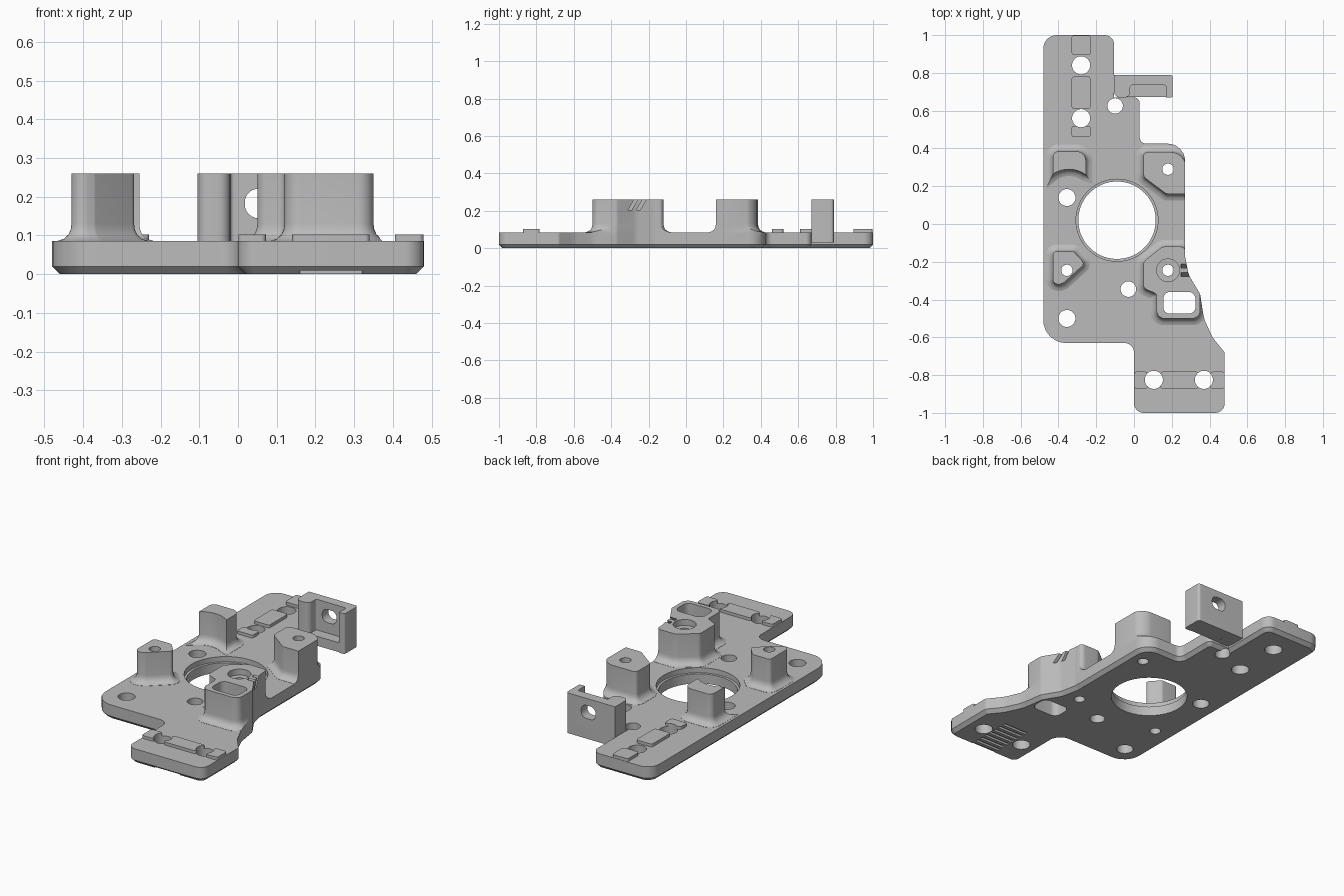
import bpy, bmesh, math
from mathutils import Vector

cube = bpy.data.objects.get("Cube")
if cube:
    bpy.data.objects.remove(cube, do_unlink=True)

grey = bpy.data.materials.new("machined_grey")
grey.use_nodes = True
COLOUR = (0.5, 0.5, 0.5, 1)
grey.diffuse_color = COLOUR
grey.node_tree.nodes["Principled BSDF"].inputs["Base Color"].default_value = COLOUR


def rounded(corners, steps=6):
    """Turn (x, y, radius) corners into a filleted outline."""
    out = []
    for i, (x, y, r) in enumerate(corners):
        p = Vector((x, y))
        if r == 0:
            out.append(p)
            continue
        a = (Vector(corners[i - 1][:2]) - p).normalized()
        b = (Vector(corners[(i + 1) % len(corners)][:2]) - p).normalized()
        half = a.angle(b) / 2
        centre = p + (a + b).normalized() * r / math.sin(half)
        start = p + a * r / math.tan(half) - centre
        end = p + b * r / math.tan(half) - centre
        for k in range(steps + 1):
            t = k / steps
            out.append(centre + start.lerp(end, t).normalized() * r)
    return out


def circle(x, y, r, n=40):
    return [Vector((x + r * math.cos(math.tau * k / n), y + r * math.sin(math.tau * k / n)))
            for k in range(n)]


def offset(outline, d):
    """Grow a closed outline by d with mitred corners."""
    area = sum(outline[i - 1].cross(p) for i, p in enumerate(outline))
    sign = 1 if area > 0 else -1
    out = []
    for i, p in enumerate(outline):
        u = (p - outline[i - 1]).normalized()
        v = (outline[(i + 1) % len(outline)] - p).normalized()
        n = Vector((u.y + v.y, -u.x - v.x)) * sign
        out.append(p + n * d / max(n.length_squared / 2, 0.3))
    return out


def loft(bm, outline, sections):
    """Stack grown copies of an outline, given as (growth, z), into a solid."""
    rings = [[bm.verts.new((*p, z)) for p in offset(outline, g)] for g, z in sections]
    for low, high in zip(rings, rings[1:]):
        for i in range(len(low)):
            bm.faces.new((low[i - 1], low[i], high[i], high[i - 1]))
    bm.faces.new(rings[0][::-1])
    bm.faces.new(rings[-1])


def make(name, solids):
    bm = bmesh.new()
    for outline, sections in solids:
        loft(bm, outline, sections)
    bmesh.ops.recalc_face_normals(bm, faces=bm.faces)
    mesh = bpy.data.meshes.new(name)
    bm.to_mesh(mesh)
    bm.free()
    mesh.materials.append(grey)
    ob = bpy.data.objects.new(name, mesh)
    bpy.context.collection.objects.link(ob)
    return ob


def boolean(ob, tool, operation):
    mod = ob.modifiers.new(operation.lower(), "BOOLEAN")
    mod.object, mod.operation, mod.solver = tool, operation, "EXACT"
    bpy.context.view_layer.objects.active = ob
    bpy.ops.object.modifier_apply(modifier=mod.name)


def box(x0, x1, y0, y1, r=0):
    return rounded([(x0, y0, r), (x1, y0, r), (x1, y1, r), (x0, y1, r)])


TOP, TALL, RAIL = 0.085, 0.26, 0.102
THROUGH = [(0, -0.1), (0, 0.5)]

# Base plate outline, with a scalloped left edge
plate_outline = rounded([
    (-0.48, 1, 0.07), (-0.48, -0.63, 0.12), (0, -0.63, 0.05), (0, -1, 0.05),
    (0.48, -1, 0.05), (0.48, -0.68, 0.02), (0.415, -0.6, 0.2), (0.37, -0.5, 0.2),
    (0.35, -0.37, 0.04), (0.29, -0.27, 0.1), (0.27, -0.17, 0.1), (0.27, 0.425, 0.09),
    (0.03, 0.425, 0.035), (0.03, 0.67, 0.03), (-0.105, 0.67, 0), (-0.105, 1, 0.05)])
plate = make("base_plate", [(plate_outline, [(-0.02, 0), (0, 0.02), (0, TOP)])])

# Tall posts with flared feet; the first has a scooped front
scoop = [(-0.345 + 0.15 * math.cos(a), 0.14 + 0.15 * math.sin(a), 0)
         for a in [math.radians(120 - 8 * k) for k in range(9)]]
post_shapes = {
    "back_right_post": rounded([
        (-0.43, 0.385, 0.03), (-0.43, 0.262, 0), *scoop,
        (-0.255, 0.262, 0), (-0.255, 0.385, 0.05)]),
    "back_left_post": rounded([
        (0.05, 0.38, 0.02), (0.05, 0.25, 0.03), (0.17, 0.16, 0.03),
        (0.275, 0.16, 0), (0.275, 0.38, 0.08)]),
    "front_right_post": rounded([
        (-0.43, -0.145, 0.02), (-0.43, -0.335, 0.03), (-0.37, -0.31, 0.02),
        (-0.26, -0.21, 0.02), (-0.32, -0.145, 0.02)]),
    "front_left_post": rounded([
        (0.05, -0.2, 0.03), (0.05, -0.34, 0.03), (0.12, -0.37, 0.02), (0.12, -0.5, 0.04),
        (0.35, -0.5, 0.04), (0.35, -0.37, 0.03), (0.29, -0.27, 0.1), (0.27, -0.12, 0.03),
        (0.15, -0.12, 0.04)]),
}
flare = [(0.036, 0.05), (0.036, TOP + 0.001), (0.02, 0.091), (0.008, 0.102),
         (0.002, 0.115), (0, 0.13), (0, TALL)]
posts = [make(name, [(shape, flare)]) for name, shape in post_shapes.items()]
limit = make("post_limit", [(plate_outline, [(0, 0.03), (0, 0.5)])])
for post in posts:
    boolean(post, limit, "INTERSECT")

# Raised locating rails
back_rail = make("back_rail", [
    (box(-0.33, -0.23, y0, y1, 0.012), [(0, 0.06), (0, RAIL)])
    for y0, y1 in ((0.46, 0.52), (0.61, 0.78), (0.895, 0.998))])
front_rail = make("front_rail", [
    (box(x0, x1, -0.872, -0.782, 0.012), [(0, 0.06), (0, RAIL)])
    for x0, x1 in ((0.001, 0.072), (0.14, 0.34), (0.405, 0.479))])

# Upright bracket with two flanges and a floor
bracket = make("slotted_bracket", [(rounded([
    (-0.105, 0.79, 0), (-0.105, 0.67, 0.03), (-0.02, 0.67, 0.03), (-0.02, 0.735, 0.01),
    (0.17, 0.735, 0.01), (0.17, 0.67, 0), (0.205, 0.67, 0.01), (0.205, 0.79, 0.015)]),
    [(0, 0.03), (0, TALL)])])
make("bracket_floor", [(box(-0.09, 0.19, 0.672, 0.78), [(0, 0.031), (0, TOP)])])

# Through holes, counterbore, pocket and central bore
holes = [(-0.28, 0.84, 0.048), (-0.28, 0.56, 0.048), (0.105, -0.825, 0.048),
         (0.37, -0.825, 0.048), (-0.355, 0.14, 0.045), (-0.355, -0.5, 0.045),
         (-0.1, 0.625, 0.041), (-0.03, -0.345, 0.041), (0.18, 0.29, 0.03),
         (-0.355, -0.245, 0.03)]
cuts = [(circle(*h), THROUGH) for h in holes]
cuts.append((circle(0.18, -0.245, 0.03), [(0, -0.1), (0, 0.225), (0.03, 0.226), (0.03, 0.5)]))
cuts.append((box(0.155, 0.325, -0.475, -0.36, 0.035), THROUGH))
cuts.append((circle(-0.09, 0.02, 0.205, 72),
             [(0, -0.1), (0, 0.055), (0.012, 0.056), (0.012, 0.5)]))
drill = make("hole_cutter", cuts)
for part in [plate, back_rail, front_rail] + posts:
    boolean(part, drill, "DIFFERENCE")

# Grip grooves under the front tab
grooves = make("groove_cutter", [
    (box(0.16, 0.32, y, y + 0.018), [(0, -0.05), (0, 0.012)])
    for y in [-0.99 + 0.038 * k for k in range(8)]])
boolean(plate, grooves, "DIFFERENCE")

# Slot through the bracket wall
slot = make("slot_cutter", [(box(0.018, 0.11, 0.145, 0.22, 0.033), [(0, -0.9), (0, -0.6)])])
slot.rotation_euler.x = math.radians(90)
bpy.context.view_layer.update()
boolean(bracket, slot, "DIFFERENCE")

# Two slanted notches in the front left post
notches = make("notch_cutter", [
    ([Vector(p) for p in ((y, 0.205), (y + 0.02, 0.205), (y + 0.065, 0.28), (y + 0.045, 0.28))],
     [(0, 0.25), (0, 0.4)]) for y in (-0.31, -0.265)])
notches.rotation_euler = (math.radians(90), 0, math.radians(90))
bpy.context.view_layer.update()
boolean(posts[-1], notches, "DIFFERENCE")

for tool in (limit, drill, grooves, slot, notches):
    bpy.data.objects.remove(tool, do_unlink=True)

# Smooth the rounded walls and keep the edges crisp
bpy.ops.object.select_all(action="DESELECT")
for ob in bpy.context.collection.objects:
    if ob.type == "MESH":
        ob.select_set(True)
        bpy.context.view_layer.objects.active = ob
bpy.ops.object.shade_smooth_by_angle(angle=math.radians(30))
